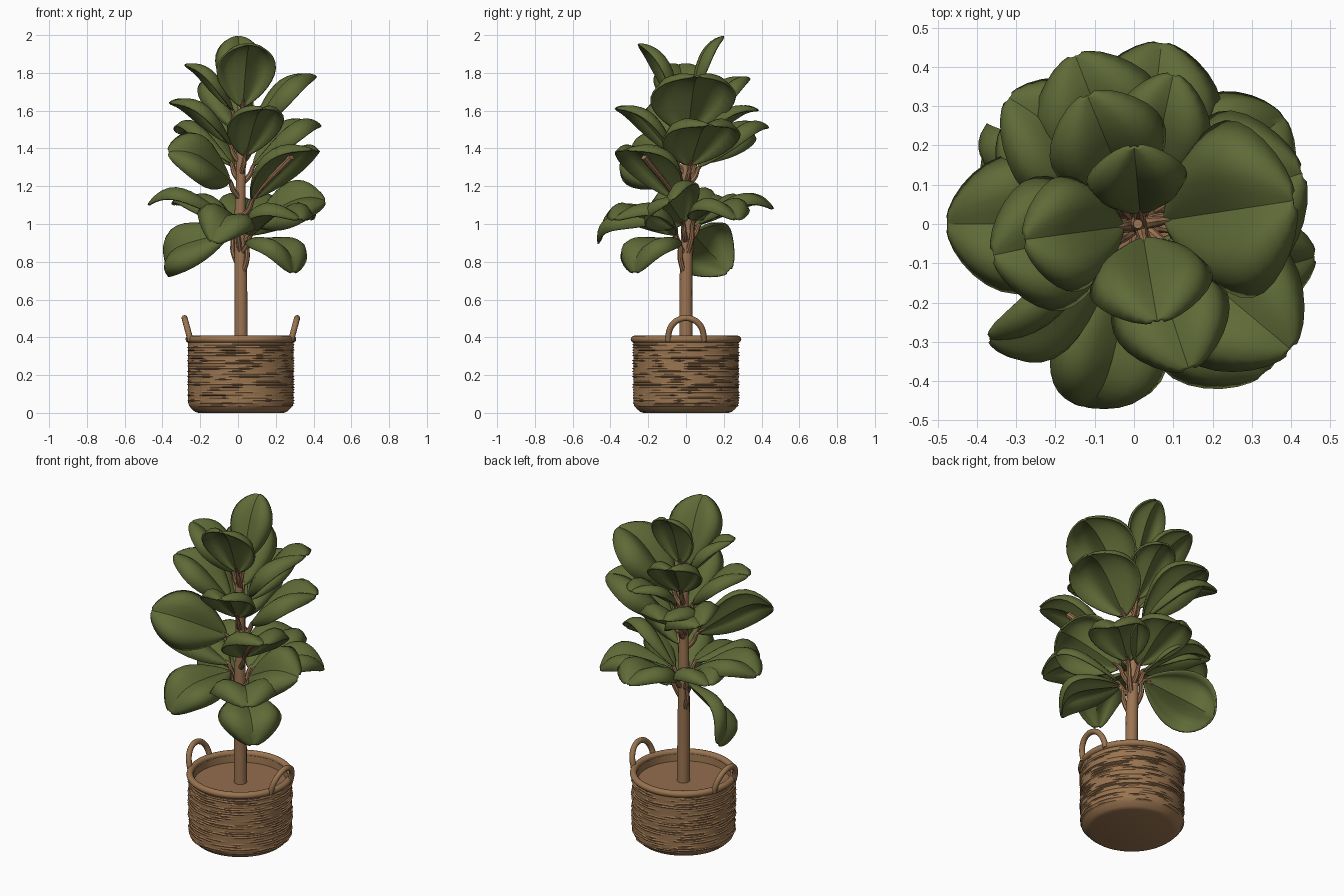
import bpy, bmesh, math, random
from mathutils import Vector

random.seed(4)
if "Cube" in bpy.data.objects:
    bpy.data.objects.remove(bpy.data.objects["Cube"], do_unlink=True)


def material(name, rgb):
    m = bpy.data.materials.new(name)
    m.use_nodes = True
    m.diffuse_color = (*rgb, 1)
    m.node_tree.nodes["Principled BSDF"].inputs["Base Color"].default_value = (*rgb, 1)
    return m


LEAF = material("leaf green", (0.114, 0.145, 0.038))
BARK = material("bark brown", (0.33, 0.175, 0.085))
WICKER = material("wicker brown", (0.32, 0.175, 0.08))
SOIL = material("soil brown", (0.29, 0.155, 0.075))
CX = 0.015


def finish(obj, angle=40):
    bpy.ops.object.select_all(action="DESELECT")
    obj.select_set(True)
    bpy.context.view_layer.objects.active = obj
    bpy.ops.object.shade_smooth_by_angle(angle=math.radians(angle))


def mesh_object(name, bm, mat):
    bmesh.ops.recalc_face_normals(bm, faces=bm.faces)
    me = bpy.data.meshes.new(name)
    bm.to_mesh(me)
    bm.free()
    me.materials.append(mat)
    obj = bpy.data.objects.new(name, me)
    bpy.context.collection.objects.link(obj)
    return obj


def tube(name, points, radii, mat, sides=3):
    """Round tube through smooth points, turned into a mesh."""
    cu = bpy.data.curves.new(name, "CURVE")
    cu.dimensions = "3D"
    cu.bevel_depth = 1
    cu.bevel_resolution = sides
    cu.resolution_u = 6
    cu.use_fill_caps = True
    sp = cu.splines.new("BEZIER")
    sp.bezier_points.add(len(points) - 1)
    for bp, p, r in zip(sp.bezier_points, points, radii):
        bp.co = p
        bp.radius = r
        bp.handle_left_type = bp.handle_right_type = "AUTO"
    cu.materials.append(mat)
    obj = bpy.data.objects.new(name, cu)
    bpy.context.collection.objects.link(obj)
    bpy.ops.object.select_all(action="DESELECT")
    obj.select_set(True)
    bpy.context.view_layer.objects.active = obj
    bpy.ops.object.convert(target="MESH")
    finish(bpy.context.view_layer.objects.active)


def lathe(name, profile, segments, mat, woven_rings=()):
    """Turned shape; woven rings stand out in broken, random runs."""
    bm = bmesh.new()
    rings = []
    for i, (r, z) in enumerate(profile):
        ring, run, bulge = [], 0, 0
        for k in range(segments):
            if i in woven_rings:
                if run == 0:
                    run = random.randint(2, 6)
                    bulge = random.choice((0, 0.003, 0.007))
                run -= 1
            a = 2 * math.pi * k / segments
            ring.append(bm.verts.new((CX + (r + bulge) * math.cos(a), (r + bulge) * math.sin(a), z)))
        rings.append(ring)
    for lo, hi in zip(rings, rings[1:]):
        for k in range(segments):
            n = (k + 1) % segments
            bm.faces.new((lo[k], lo[n], hi[n], hi[k]))
    for ring in (rings[0], rings[-1]):
        bm.faces.new(ring)
    return mesh_object(name, bm, mat)


# Basket wall with raised strands
ROWS = 26
profile = [(0.225, 0.0)]
for i in range(ROWS):
    for part in (0.1, 0.4, 0.7):
        z = 0.004 + 0.365 * (i + part) / ROWS
        profile.append((0.279 - 0.045 * max(0, 1 - z / 0.06) ** 2, z))
profile += [(0.28, 0.385), (0.255, 0.385), (0.25, 0.32)]
finish(lathe("woven_basket", profile, 96, WICKER, range(8, 3 * ROWS, 3)), 50)

# Basket rim, soil and handles
bpy.ops.mesh.primitive_torus_add(major_radius=0.274, minor_radius=0.019, major_segments=64,
                                 minor_segments=12, location=(CX, 0, 0.39))
rim = bpy.context.object
rim.name = "basket_rim"
rim.data.materials.append(WICKER)
finish(rim)
finish(lathe("soil", [(0.258, 0.3), (0.258, 0.345)], 64, SOIL))

for side, label in ((1, "left"), (-1, "right")):
    arch = []
    for k in range(9):
        a = math.pi * k / 8
        rise = math.sin(a) ** 0.8 if 0 < k < 8 else 0
        arch.append((CX + side * (0.265 + 0.033 * rise), -0.095 * math.cos(a), 0.38 + 0.122 * rise))
    tube(label + "_handle", arch, [0.016] * 9, WICKER)

# Trunk
trunk = [(0.017, 0, 0.33), (0.015, 0, 0.7), (0.01, 0.005, 1.0),
         (0.015, 0, 1.3), (0.008, 0, 1.5), (0.01, 0, 1.64)]
tube("trunk", trunk, [0.036, 0.034, 0.03, 0.025, 0.02, 0.012], BARK, 5)


def leaf(name, tip, width, base_z, roll=0, woody=0.12):
    """Broad rounded blade, creased at the midrib, with rolled-down edges and a stalk."""
    tip = Vector(tip)
    flat = Vector((tip.x, tip.y, 0))
    base = Vector((CX, 0, base_z)) + flat * 0.16
    along = tip - base
    length = along.length
    d = along.normalized()
    level = d.cross(Vector((0, 0, 1))).normalized()
    over = level.cross(d)
    r = math.radians(roll)
    up = over * math.cos(r) + level * math.sin(r)
    side = d.cross(up)
    arch = length * max(0.09, min(0.24, 0.21 - 0.15 * d.z))

    def mid(u):
        return base + along * u + up * arch * 1.87 * u * (1 - u ** 4)

    bm = bmesh.new()
    nu, nv = 16, 10
    grid = []
    for i in range(nu + 1):
        u = 0.004 + 0.992 * (1 - math.cos(math.pi * i / nu)) / 2
        half = width / 2 * math.sin(math.pi * u ** 1.3) ** 0.55
        row = []
        for j in range(nv + 1):
            v = 2 * j / nv - 1
            lift = 0.5 * abs(v) - 0.66 * abs(v) ** 4
            row.append(bm.verts.new(mid(u) + side * half * v + up * half * lift))
        grid.append(row)
    for a, b in zip(grid, grid[1:]):
        for j in range(nv):
            bm.faces.new((a[j], a[j + 1], b[j + 1], b[j]))
    blade = mesh_object(name, bm, LEAF)
    solid = blade.modifiers.new("thickness", "SOLIDIFY")
    solid.thickness = 0.01
    solid.offset = 0
    finish(blade, 35)
    drop = 0.2 if tip.z < base_z else 0.1
    start = Vector((CX, 0, base_z - drop))
    bend = start.lerp(base, 0.5) + flat * 0.03
    # The stalk runs on under the midrib as far as it is woody
    tube(name + "_stalk", [start, bend, base, mid(woody) - up * (0.002 + 0.017 * woody)],
         [0.016, 0.014, 0.011, 0.003 + 0.02 * woody], BARK, 2)


# Leaves from the crown down: tip x, y, z, width, height of the blade's base, roll, woody reach
LEAVES = [
    (0.0, 0.2, 1.99, 0.25, 1.66), (0.06, -0.25, 1.95, 0.31, 1.62),
    (-0.28, -0.04, 1.84, 0.29, 1.6), (0.41, 0.06, 1.78, 0.45, 1.48),
    (-0.12, 0.33, 1.77, 0.3, 1.5), (0.14, -0.37, 1.61, 0.3, 1.36),
    (-0.36, -0.08, 1.64, 0.34, 1.42), (0.1, 0.38, 1.6, 0.25, 1.42),
    (0.43, 0.13, 1.52, 0.42, 1.31), (-0.15, 0.43, 1.51, 0.34, 1.3),
    (-0.32, 0.32, 1.48, 0.32, 1.32, 18), (-0.37, -0.29, 1.38, 0.32, 1.23, -60),
    (0.4, -0.32, 1.39, 0.37, 1.13, 0, 0.7), (-0.475, 0.0, 1.1, 0.35, 1.03),
    (0.46, -0.08, 1.12, 0.35, 1.0, 40), (0.33, -0.38, 1.02, 0.38, 0.94),
    (-0.13, -0.46, 0.9, 0.31, 1.03, -20), (0.07, 0.46, 1.08, 0.34, 1.0),
    (0.38, 0.27, 1.02, 0.33, 1.02), (-0.33, 0.25, 1.1, 0.3, 0.99),
    (-0.37, 0.23, 0.75, 0.33, 0.95, -55), (0.29, -0.27, 0.74, 0.34, 0.91),
]
for k, (x, y, z, w, bz, *extra) in enumerate(LEAVES):
    leaf("leaf_%02d" % (k + 1), (x, y, z), w, bz, *extra)
